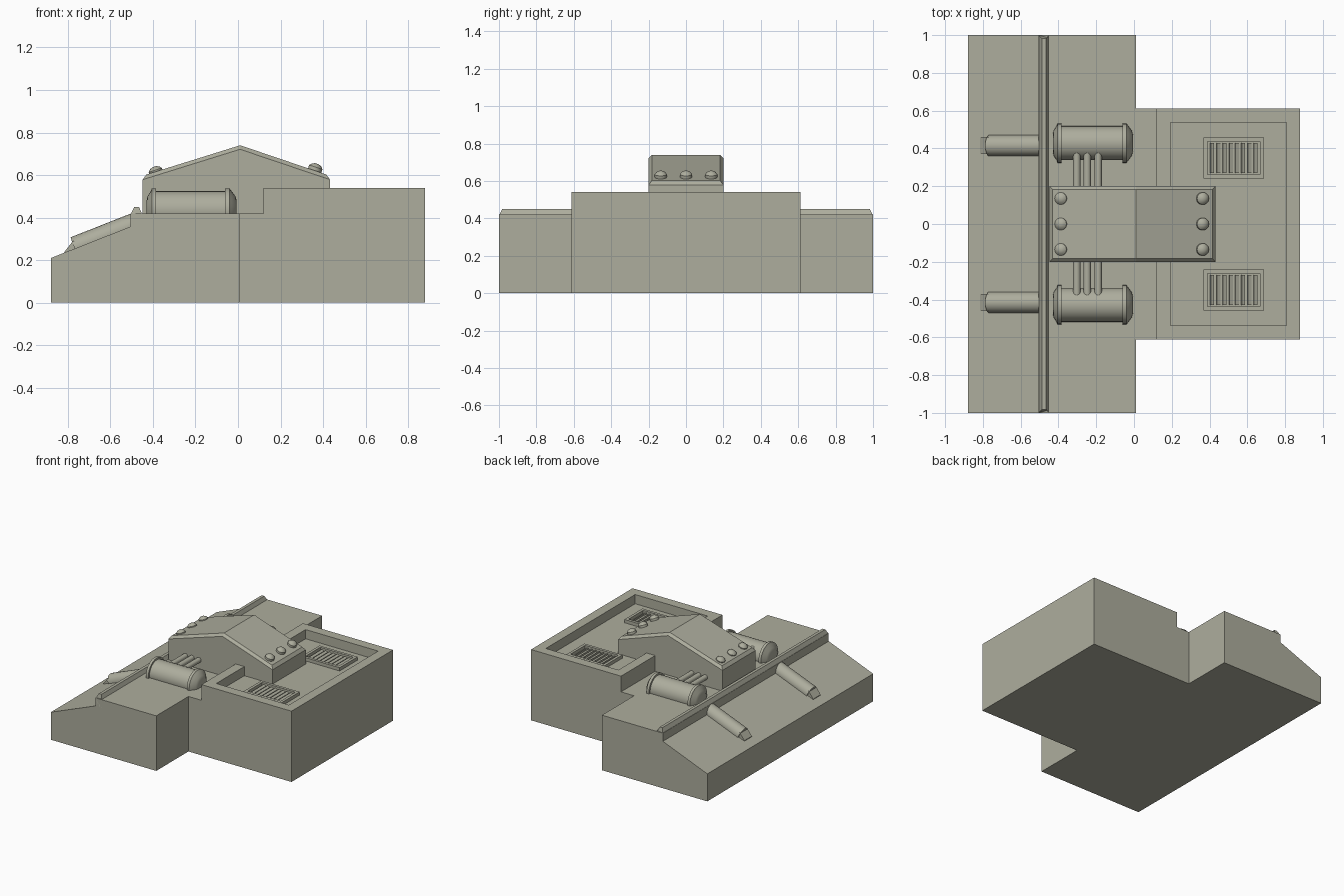
import bpy, bmesh, math
from mathutils import Matrix, Vector

if "Cube" in bpy.data.objects:
    bpy.data.objects.remove(bpy.data.objects["Cube"])

mat = bpy.data.materials.new("khaki_grey")
mat.diffuse_color = (0.42, 0.42, 0.34, 1)
mat.use_nodes = True
mat.node_tree.nodes["Principled BSDF"].inputs["Base Color"].default_value = mat.diffuse_color


def finish(bm, name, smooth=False):
    bmesh.ops.recalc_face_normals(bm, faces=bm.faces)
    me = bpy.data.meshes.new(name)
    bm.to_mesh(me)
    bm.free()
    me.materials.append(mat)
    ob = bpy.data.objects.new(name, me)
    bpy.context.collection.objects.link(ob)
    if smooth:
        bpy.ops.object.select_all(action='DESELECT')
        ob.select_set(True)
        bpy.context.view_layer.objects.active = ob
        bpy.ops.object.shade_smooth_by_angle(angle=math.radians(35))
    return ob


def prism(profile, y0, y1):
    """Extrude an x-z outline from y0 to y1."""
    bm = bmesh.new()
    face = bm.faces.new([bm.verts.new((x, y0, z)) for x, z in profile])
    ext = bmesh.ops.extrude_face_region(bm, geom=[face])
    vs = [g for g in ext["geom"] if isinstance(g, bmesh.types.BMVert)]
    bmesh.ops.translate(bm, verts=vs, vec=(0, y1 - y0, 0))
    bmesh.ops.recalc_face_normals(bm, faces=bm.faces)
    return bm


def lathe(profile, origin, axis, name, sides=24):
    """Spin a (distance along axis, radius) outline around an axis."""
    bm = bmesh.new()
    rings = []
    for d, r in profile:
        rings.append([bm.verts.new((r * math.cos(a), r * math.sin(a), d))
                      for a in (2 * math.pi * i / sides for i in range(sides))])
    for a, b in zip(rings, rings[1:]):
        for i in range(sides):
            j = (i + 1) % sides
            bm.faces.new((a[i], a[j], b[j], b[i]))
    bm.faces.new(rings[0])
    bm.faces.new(rings[-1])
    rot = Vector((0, 0, 1)).rotation_difference(Vector(axis)).to_matrix().to_4x4()
    bmesh.ops.transform(bm, matrix=Matrix.Translation(origin) @ rot, verts=bm.verts)
    return finish(bm, name, True)


# Wide front hull with sloped nose
finish(prism([(-0.88, 0), (0.01, 0), (0.01, 0.42), (-0.505, 0.42),
              (-0.505, 0.358), (-0.88, 0.21)], -1, 1), "front_hull")

# Rail along the top of the slope, ends tapered
bm = prism([(-0.505, 0.36), (-0.45, 0.36), (-0.45, 0.415), (-0.465, 0.45),
            (-0.488, 0.45), (-0.505, 0.415)], -1, 1)
for v in bm.verts:
    if v.co.z > 0.44:
        v.co.y *= 0.982
finish(bm, "cross_rail")

# Rear hull with step at the front and sunken top deck
bm = prism([(0.01, 0), (0.88, 0), (0.88, 0.54), (0.12, 0.54),
            (0.12, 0.42), (0.01, 0.42)], -0.612, 0.612)
bm.faces.ensure_lookup_table()
top = [f for f in bm.faces if f.calc_center_median().z > 0.53]
bmesh.ops.inset_region(bm, faces=top, thickness=0.104)
bmesh.ops.inset_region(bm, faces=top, thickness=0.0005)
for v in top[0].verts:
    v.co.z -= 0.07
finish(bm, "rear_hull")

# Central gabled housing with bevelled roof edges
bm = prism([(-0.448, 0.35), (0.432, 0.35), (0.432, 0.597), (0.01, 0.74),
            (-0.448, 0.597)], -0.2, 0.2)
edges = [e for e in bm.edges
         if min(v.co.z for v in e.verts) > 0.5
         and not (abs(e.verts[0].co.x - 0.01) < 1e-3 and abs(e.verts[1].co.x - 0.01) < 1e-3)]
bmesh.ops.bevel(bm, geom=edges, offset=0.018, segments=1, affect='EDGES')
finish(bm, "gabled_housing")

# Domed rivets on both roof slopes
for x, tilt in ((-0.385, -1), (0.362, 1)):
    for y in (-0.135, 0, 0.135):
        n = Vector((tilt * 0.32, 0, 1)).normalized()
        z = 0.74 - abs(x - 0.01) * (0.143 / 0.44)
        lathe([(-0.01, 0.033), (0.012, 0.033), (0.023, 0.023), (0.029, 0.009)],
              (x, y, z), n, "roof_rivet", 12)

# Tanks, pipes, slope tubes and vents on each side
for s in (-1, 1):
    y = 0.428 * s
    lathe([(-0.43, 0.045), (-0.425, 0.066), (-0.41, 0.09), (-0.405, 0.104), (-0.385, 0.104),
           (-0.385, 0.09), (-0.06, 0.09), (-0.06, 0.104), (-0.04, 0.104),
           (-0.03, 0.09), (-0.012, 0.066), (-0.006, 0.045)],
          (0, y, 0.434), (1, 0, 0), "side_tank", 28)
    for x in (-0.303, -0.248, -0.19):
        lathe([(0, 0.02), (0.22, 0.02)], (x, 0.17 * s, 0.488), (0, s, 0),
              "feed_pipe", 12)

    # Half-sunk tube lying on the slope with a wedge tip
    y = 0.415 * s
    d = Vector((0.375, 0, 0.148)).normalized()
    lathe([(0, 0.056), (0.31, 0.056)], (-0.767, y, 0.255), d, "slope_tube", 20)
    finish(prism([(-0.815, 0.225), (-0.815, 0.24), (-0.776, 0.29), (-0.72, 0.29),
                  (-0.72, 0.22)], y - 0.045, y + 0.045), "tube_tip")

    # Vent frame: sloped rim with a sunken floor
    y = 0.35 * s
    bm = bmesh.new()
    bmesh.ops.create_cube(bm, size=1, matrix=Matrix.Translation((0.528, y, 0.475))
                          @ Matrix.Diagonal((0.322, 0.218, 0.04, 1)))
    bm.normal_update()
    top = [f for f in bm.faces if f.normal.z > 0.9]
    bmesh.ops.inset_region(bm, faces=top, thickness=0.03)
    bmesh.ops.inset_region(bm, faces=top, thickness=0.0005)
    for v in top[0].verts:
        v.co.z -= 0.024
    finish(bm, "vent_frame")
    for i in range(8):
        bm = bmesh.new()
        bmesh.ops.create_cube(bm, size=1, matrix=Matrix.Translation((0.414 + i * 0.0328, y, 0.48))
                              @ Matrix.Rotation(math.radians(25), 4, 'Y')
                              @ Matrix.Diagonal((0.02, 0.16, 0.008, 1)))
        finish(bm, "vent_slat")
